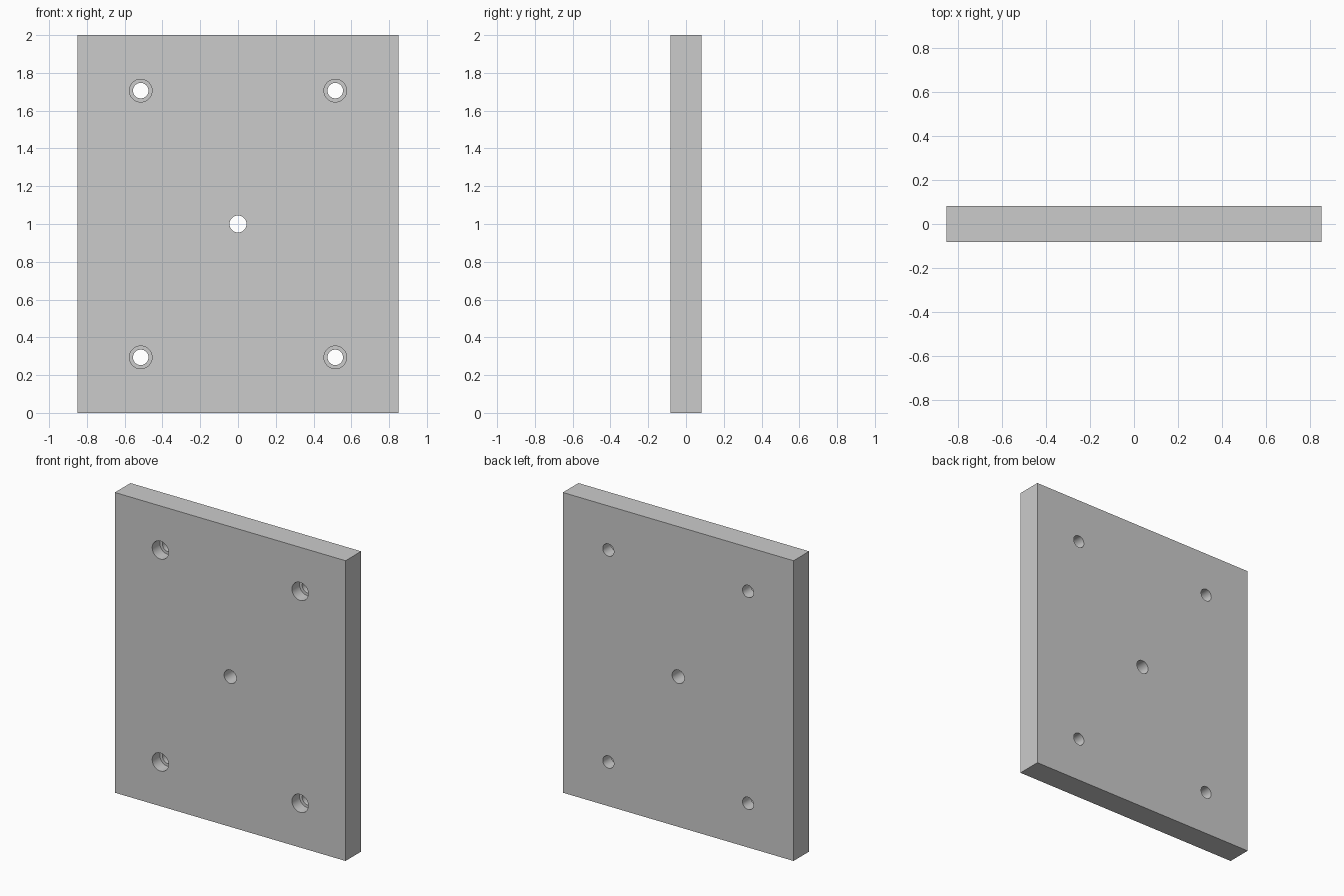
import bpy, bmesh
from math import radians
from mathutils import Matrix

if "Cube" in bpy.data.objects:
    bpy.data.objects.remove(bpy.data.objects["Cube"])

W, T, H = 1.70, 0.164, 2.0
HX, HZ = 0.515, 0.706      # corner hole offsets from the plate centre
BORE_DEPTH = 0.08


def add_object(name, bm):
    mesh = bpy.data.meshes.new(name)
    bm.to_mesh(mesh)
    bm.free()
    obj = bpy.data.objects.new(name, mesh)
    bpy.context.collection.objects.link(obj)
    return obj


def drill(name, spots, radius, y0, y1):
    """Cylinders along y, from y0 to y1, at every (x, z) spot."""
    bm = bmesh.new()
    for x, z in spots:
        place = Matrix.Translation((x, (y0 + y1) / 2, z)) @ Matrix.Rotation(radians(90), 4, 'X')
        bmesh.ops.create_cone(bm, cap_ends=True, segments=48, radius1=radius,
                              radius2=radius, depth=y1 - y0, matrix=place)
    obj = add_object(name, bm)
    obj.hide_render = True
    obj.hide_set(True)
    return obj


# Flat mounting plate
bm = bmesh.new()
bmesh.ops.create_cube(bm, size=1, matrix=Matrix.Translation((0, 0, H / 2)) @ Matrix.Diagonal((W, T, H, 1)))
plate = add_object("mounting_plate", bm)

# Through holes, and wider counterbores sunk into the front
corners = [(sx * HX, H / 2 + sz * HZ) for sx in (-1, 1) for sz in (-1, 1)]
cutters = [
    drill("centre_hole_cutter", [(0, H / 2)], 0.045, -T, T),
    drill("screw_hole_cutter", corners, 0.041, -T, T),
    drill("counterbore_cutter", corners, 0.06, -T, -T / 2 + BORE_DEPTH),
]
for cutter in cutters:
    mod = plate.modifiers.new(cutter.name, 'BOOLEAN')
    mod.operation = 'DIFFERENCE'
    mod.solver = 'EXACT'
    mod.object = cutter

# Apply the cuts, discard the cutters, smooth the hole walls
bpy.context.view_layer.objects.active = plate
plate.select_set(True)
for cutter in cutters:
    bpy.ops.object.modifier_apply(modifier=cutter.name)
    bpy.data.objects.remove(cutter)
bpy.ops.object.shade_smooth_by_angle(angle=radians(30))
